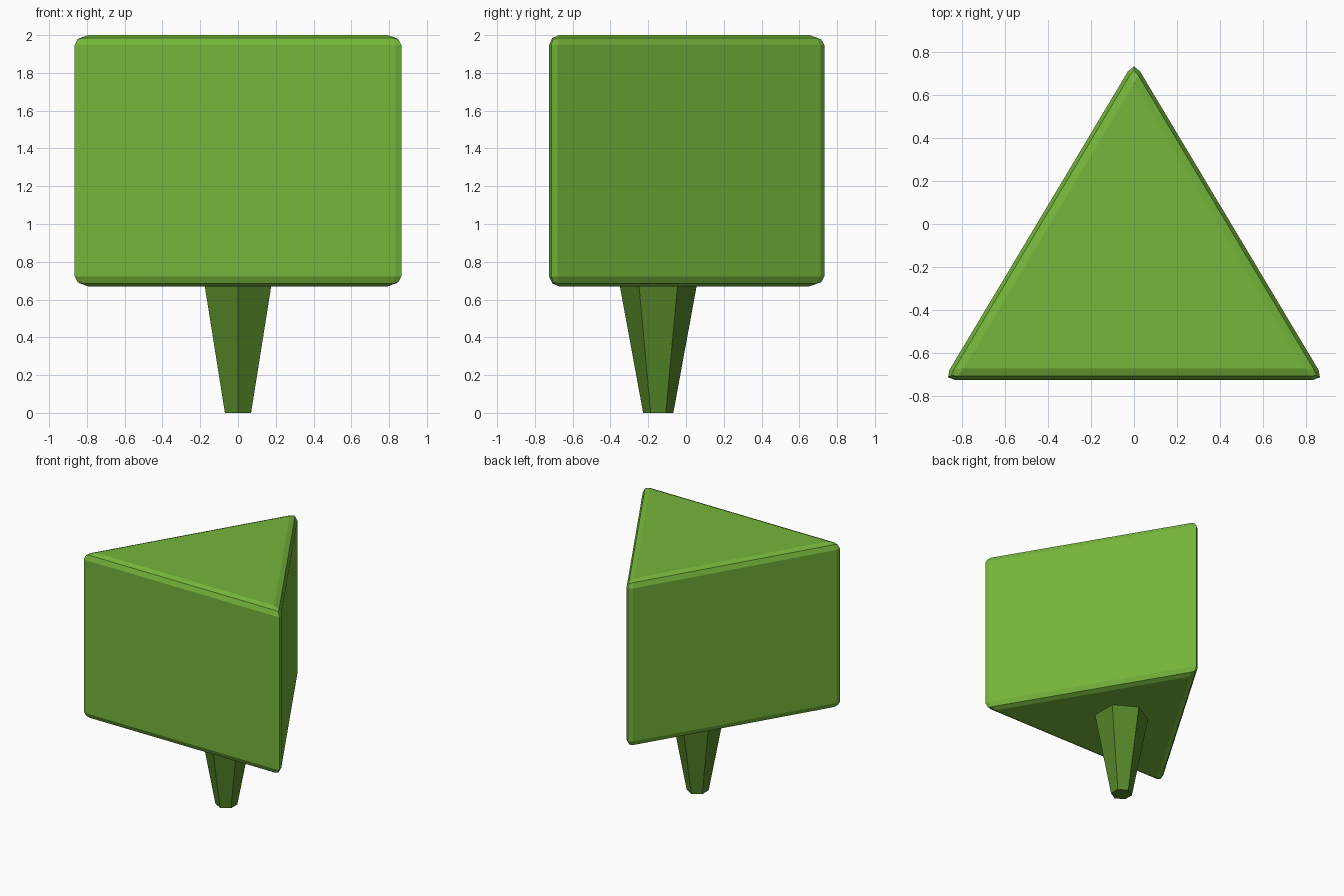
import bpy, bmesh, math

if "Cube" in bpy.data.objects:
    bpy.data.objects.remove(bpy.data.objects["Cube"])


def material(name, rgb):
    """Flat material from 0-255 display values."""
    m = bpy.data.materials.new(name)
    lin = [((c / 255 + 0.055) / 1.055) ** 2.4 for c in rgb]
    m.diffuse_color = (*lin, 1.0)
    m.use_nodes = True
    m.node_tree.nodes["Principled BSDF"].inputs["Base Color"].default_value = m.diffuse_color
    return m


def loft(name, bottom, top, mat):
    """Closed solid between two matching polygon rings."""
    bm = bmesh.new()
    lo = [bm.verts.new(p) for p in bottom]
    hi = [bm.verts.new(p) for p in top]
    n = len(lo)
    bm.faces.new(lo[::-1])
    bm.faces.new(hi)
    for i in range(n):
        j = (i + 1) % n
        bm.faces.new((lo[i], lo[j], hi[j], hi[i]))
    mesh = bpy.data.meshes.new(name)
    bm.to_mesh(mesh)
    bm.free()
    mesh.materials.append(mat)
    obj = bpy.data.objects.new(name, mesh)
    bpy.context.collection.objects.link(obj)
    return obj


leaf_green = material("leaf green", (117, 182, 59))
stem_green = material("dark stem green", (85, 135, 40))

# Crown: triangular prism with rounded-off edges
tri = [(-0.886, -0.725), (0.886, -0.725), (0.0, 0.757)]
crown = loft("crown", [(x, y, 0.67) for x, y in tri],
             [(x, y, 2.0) for x, y in tri], leaf_green)
bevel = crown.modifiers.new("soft edges", 'BEVEL')
bevel.width = 0.053
bevel.segments = 2
bevel.limit_method = 'NONE'


# Trunk: tapered hexagon, its top sunk slightly into the crown
def hexagon(z):
    r = 0.08 + 0.1835 * z
    return [(r * math.sin(-k * math.pi / 3),
             -0.147 + r * math.cos(k * math.pi / 3), z) for k in range(6)]


loft("trunk", hexagon(0.0), hexagon(0.7), stem_green)
